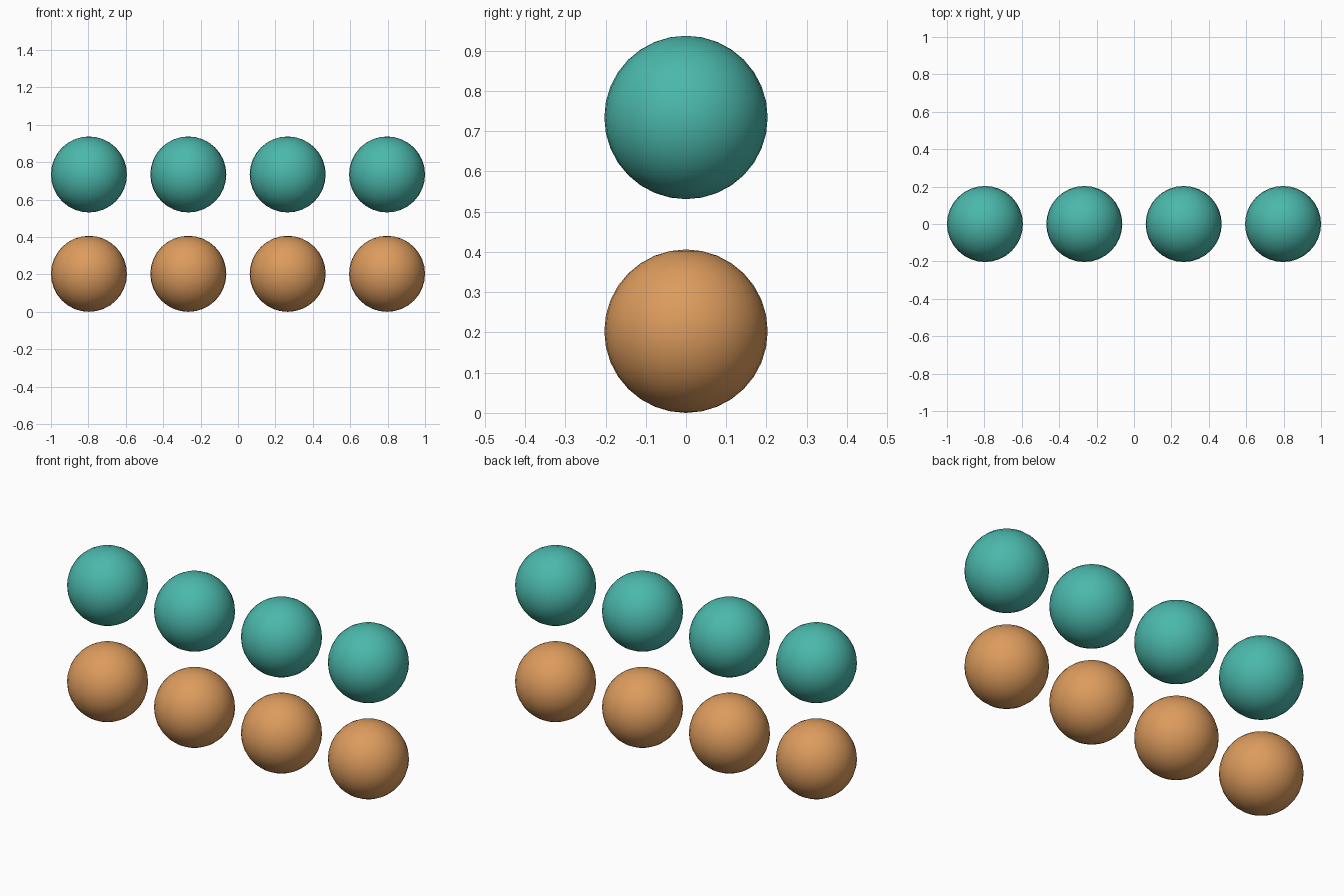
import bpy

if "Cube" in bpy.data.objects:
    bpy.data.objects.remove(bpy.data.objects["Cube"])

RADIUS = 0.2031
SPACING = 0.53125


def make_material(name, color):
    mat = bpy.data.materials.new(name)
    mat.diffuse_color = color
    mat.use_nodes = True
    mat.node_tree.nodes["Principled BSDF"].inputs["Base Color"].default_value = mat.diffuse_color
    return mat


def make_ball(name, x, z, mat):
    bpy.ops.mesh.primitive_uv_sphere_add(segments=32, ring_count=16,
                                         radius=RADIUS, location=(x, 0, z))
    ball = bpy.context.object
    ball.name = name
    ball.data.materials.append(mat)
    bpy.ops.object.shade_smooth()


# Two rows of four balls: orange below, teal above
rows = [
    ("lower_ball", make_material("orange", (0.72, 0.33, 0.11, 1))),
    ("upper_ball", make_material("teal", (0.07, 0.48, 0.41, 1))),
]
for row, (name, mat) in enumerate(rows):
    for col in range(4):
        make_ball(f"{name}_{col + 1}", (col - 1.5) * SPACING,
                  RADIUS + row * SPACING, mat)
